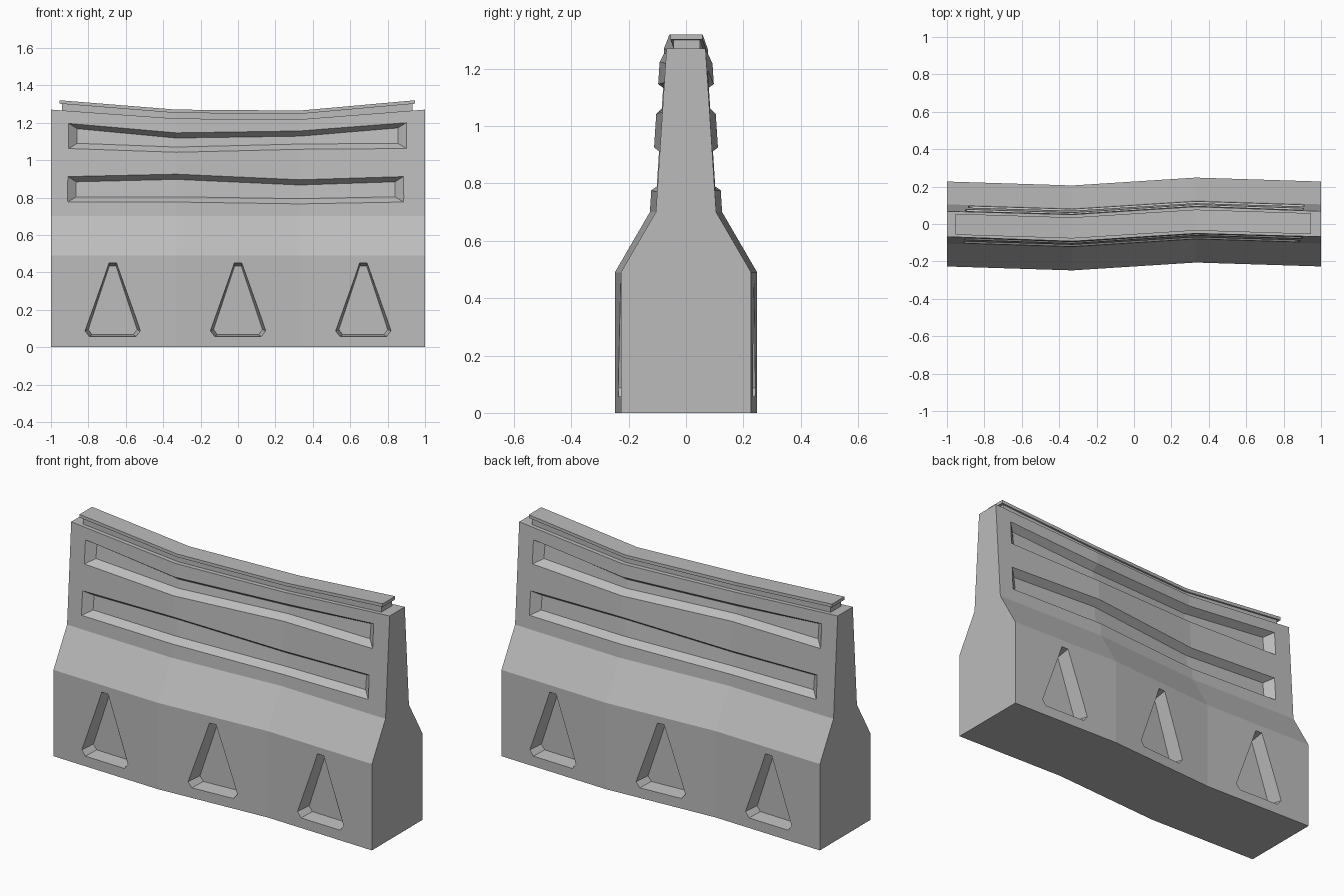
import bpy
import bmesh

if "Cube" in bpy.data.objects:
    bpy.data.objects.remove(bpy.data.objects["Cube"])

concrete = bpy.data.materials.new("concrete_grey")
concrete.use_nodes = True
GREY = (0.5, 0.5, 0.5, 1)
concrete.diffuse_color = GREY
concrete.node_tree.nodes["Principled BSDF"].inputs["Base Color"].default_value = GREY

BEND = 0.33          # distance of the two kinks from the middle
SWAY = 0.021         # sideways shift at each kink


def sway(x):
    """Sideways offset of the crooked centre line."""
    if abs(x) <= BEND:
        return SWAY * x / BEND
    side = 1 if x > 0 else -1
    return side * SWAY * (1 - abs(x)) / (1 - BEND)


def half_width(z):
    """Half thickness of the upper wall."""
    return 0.105 - 0.065 * (z - 0.7)


def loft(name, sections):
    """Skin equal-sized loops of points and close both ends."""
    bm = bmesh.new()
    rings = [[bm.verts.new(p) for p in sec] for sec in sections]
    n = len(rings[0])
    for a, b in zip(rings, rings[1:]):
        for i in range(n):
            j = (i + 1) % n
            bm.faces.new((a[i], a[j], b[j], b[i]))
    bm.faces.new(rings[0])
    bm.faces.new(rings[-1])
    bmesh.ops.recalc_face_normals(bm, faces=bm.faces)
    mesh = bpy.data.meshes.new(name)
    bm.to_mesh(mesh)
    bm.free()
    mesh.materials.append(concrete)
    obj = bpy.data.objects.new(name, mesh)
    bpy.context.collection.objects.link(obj)
    return obj


# Barrier body: wide foot, sloped shoulder, thin tapering wall
def body_section(x, top):
    half = [(0.227, 0), (0.227, 0.49), (0.105, 0.7), (half_width(top), top)]
    loop = half + [(-w, z) for w, z in reversed(half)]
    return [(x, sway(x) + w, z) for w, z in loop]


body = loft("barrier_body", [body_section(x, top) for x, top in
                             ((-1, 1.27), (-BEND, 1.222), (BEND, 1.218), (1, 1.27))])


# Long grooves: bevelled channels that follow the bends
def groove(name, stations, side, depth=0.04, over=0.02):
    grow = 1 + over / depth
    sections = []
    for k, (x, low, high) in enumerate(stations):
        inward = {0: 0.045, len(stations) - 1: -0.045}.get(k, 0)
        sec = []
        for z, inset, is_outer in ((low, 0.028, True), (low, 0.028, False),
                                   (high, -0.028, False), (high, -0.028, True)):
            t = 1 - grow if is_outer else 1
            px = x + inward * t
            face = sway(px) - half_width(z)
            py = face + (-over if is_outer else depth)
            sec.append((side * px, side * py, z + inset * t))
        sections.append(sec)
    return loft(name, sections)


# Tall triangular pockets in the foot
def pocket(name, centre, side, depth=0.08, over=0.02):
    outline = [(-0.125, 0.055), (0.125, 0.055), (0.148, 0.085),
               (0.02, 0.455), (-0.02, 0.455), (-0.148, 0.085)]
    mid_z, sections = 0.2, []
    for shrink, offset in ((1.03, -over), (0.88, depth)):
        sec = []
        for px, pz in outline:
            x = centre + px * shrink
            z = mid_z + (pz - mid_z) * (shrink + 0.04 if shrink < 1 else 1)
            sec.append((side * x, side * (sway(x) - 0.227 + offset), z))
        sections.append(sec)
    return loft(name, sections)


UPPER = [(-0.905, 1.062, 1.196), (-BEND, 1.042, 1.146),
         (BEND, 1.058, 1.156), (0.9, 1.062, 1.2)]
LOWER = [(-0.91, 0.776, 0.912), (-BEND, 0.776, 0.925),
         (BEND, 0.766, 0.895), (0.885, 0.776, 0.912)]
cutters = []
for side in (1, -1):
    cutters += [groove("groove_cutter", s, side) for s in (UPPER, LOWER)]
    cutters += [pocket("pocket_cutter", c, side) for c in (-0.67, 0, 0.67)]

bpy.context.view_layer.objects.active = body
for cutter in cutters:
    cutter.hide_render = True
    mod = body.modifiers.new("cut", "BOOLEAN")
    mod.operation = "DIFFERENCE"
    mod.solver = "EXACT"
    mod.object = cutter
    bpy.ops.object.modifier_apply(modifier=mod.name)
for cutter in cutters:
    bpy.data.objects.remove(cutter)


# Top rail: a narrow neck under a slightly wider lip
def rail(name, inset, width, below_top, thickness):
    sections = []
    for x, top in ((-0.955 + inset, 1.32), (-BEND, 1.27),
                   (BEND, 1.265), (0.947 - inset, 1.32)):
        y, z = sway(x), top - below_top
        sections.append([(x, y - width, z - thickness), (x, y + width, z - thickness),
                         (x, y + width, z), (x, y - width, z)])
    return loft(name, sections)


rail("rail_neck", 0.015, 0.046, 0.015, 0.05)
rail("rail_lip", 0, 0.056, 0, 0.018)
